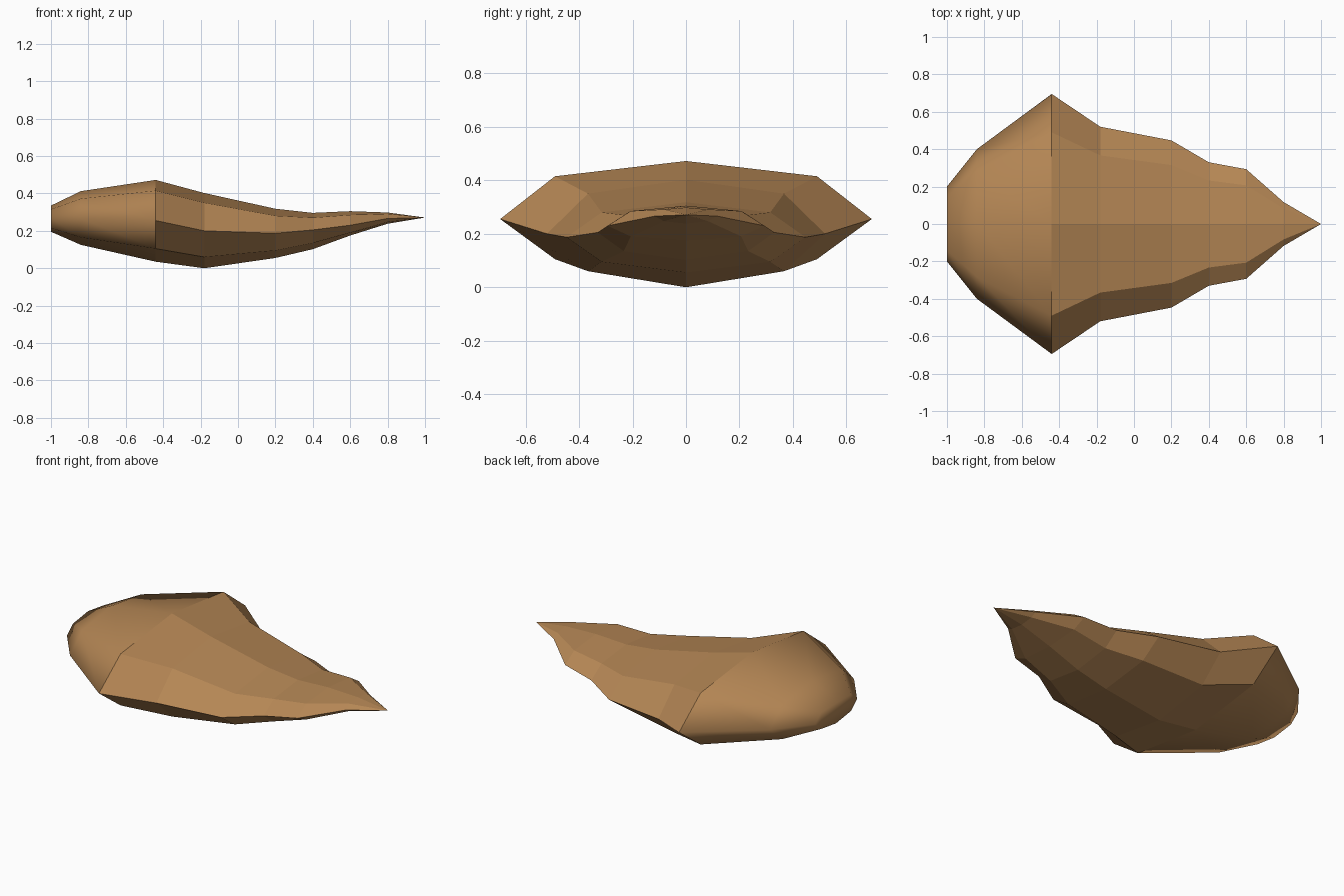
import bpy, bmesh

if "Cube" in bpy.data.objects:
    bpy.data.objects.remove(bpy.data.objects["Cube"])

# Stations: x, half width, z of keel, lower shoulder, side edge, upper shoulder, ridge
STATIONS = [
    (-1.00, 0.20, 0.195, 0.215, 0.265, 0.315, 0.335),
    (-0.84, 0.40, 0.125, 0.165, 0.265, 0.372, 0.412),
    (-0.44, 0.695, 0.035, 0.105, 0.255, 0.415, 0.472),
    (-0.18, 0.52, 0.000, 0.060, 0.200, 0.350, 0.402),
    (0.20, 0.447, 0.055, 0.095, 0.187, 0.280, 0.318),
    (0.40, 0.33, 0.102, 0.135, 0.205, 0.270, 0.296),
    (0.60, 0.293, 0.175, 0.190, 0.230, 0.285, 0.305),
    (0.80, 0.117, 0.238, 0.247, 0.266, 0.291, 0.298),
]
TIP = (1.0, 0.0, 0.271)
SHOULDER = 0.705   # shoulder width as a share of the half width
CREASE_X = -0.44   # rounded stern behind, faceted bow ahead

wood = bpy.data.materials.new("warm brown")
wood.diffuse_color = (0.46, 0.24, 0.09, 1)
wood.use_nodes = True
wood.node_tree.nodes["Principled BSDF"].inputs["Base Color"].default_value = wood.diffuse_color


def section(x, w, keel, low, edge, high, ridge):
    """Eight-sided cross-section, walked once around."""
    s = w * SHOULDER
    return [(x, 0, keel), (x, s, low), (x, w, edge), (x, s, high),
            (x, 0, ridge), (x, -s, high), (x, -w, edge), (x, -s, low)]


# Body: loft through the sections, close the blunt end, fan to the tip
bm = bmesh.new()
rings = [[bm.verts.new(p) for p in section(*st)] for st in STATIONS]
for a, b in zip(rings, rings[1:]):
    for i in range(8):
        j = (i + 1) % 8
        bm.faces.new((a[i], a[j], b[j], b[i]))
bm.faces.new(rings[0])
tip = bm.verts.new(TIP)
for i in range(8):
    bm.faces.new((rings[-1][i], rings[-1][(i + 1) % 8], tip))
bmesh.ops.recalc_face_normals(bm, faces=bm.faces)

# Smooth stern, flat bow, with a sharp line between them
for f in bm.faces:
    f.smooth = f.calc_center_median().x < CREASE_X
for e in bm.edges:
    if all(abs(v.co.x - CREASE_X) < 1e-4 for v in e.verts):
        e.smooth = False

mesh = bpy.data.meshes.new("body")
bm.to_mesh(mesh)
bm.free()
mesh.materials.append(wood)
body = bpy.data.objects.new("body", mesh)
bpy.context.collection.objects.link(body)
